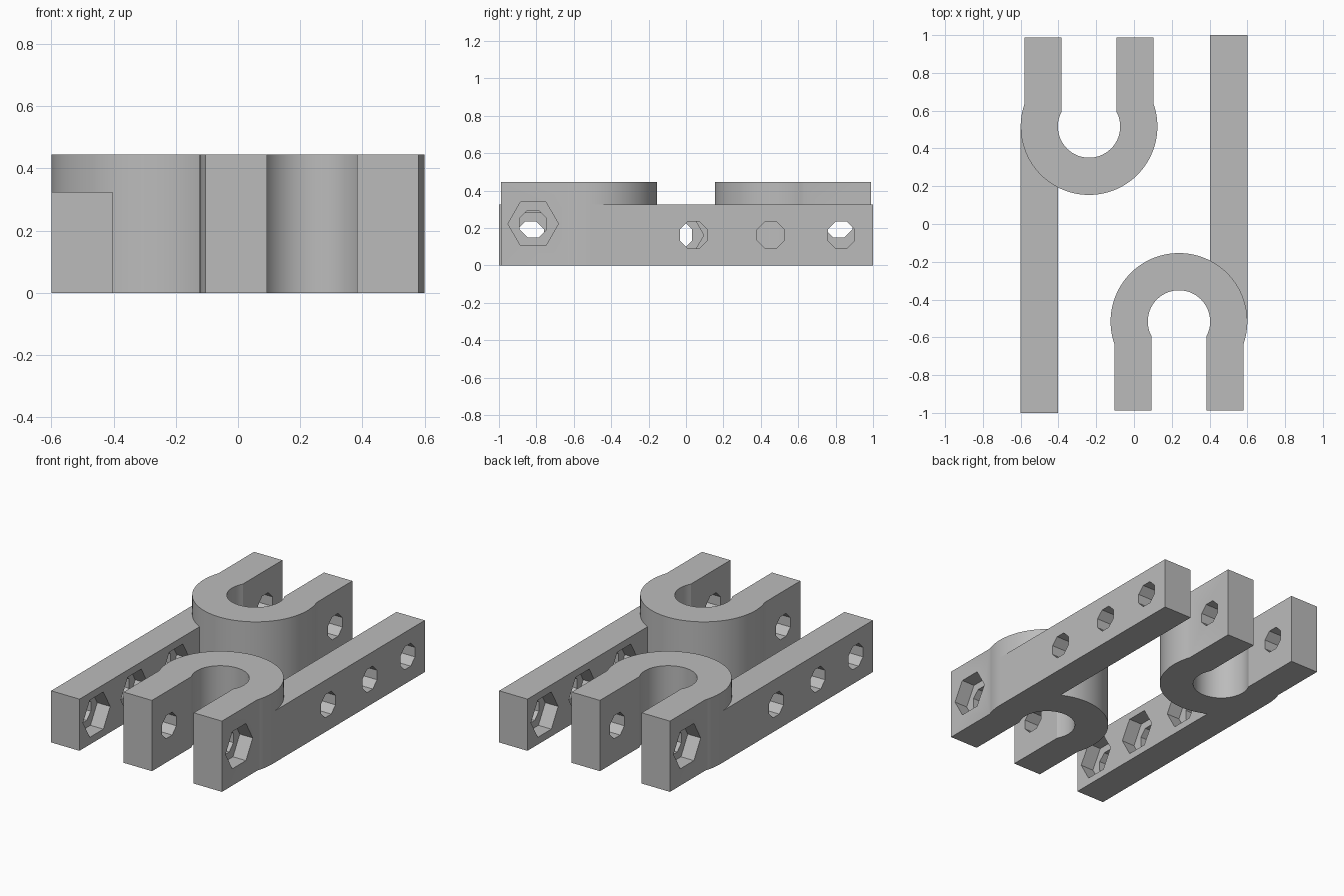
import bpy
import bmesh
from math import pi, sin, cos, sqrt, asin, acos
from mathutils import Matrix, Vector

cube = bpy.data.objects.get("Cube")
if cube:
    bpy.data.objects.remove(cube, do_unlink=True)

# Single plain grey
grey = bpy.data.materials.new("plain grey")
grey.use_nodes = True
COLOR = (0.5, 0.5, 0.5, 1)
grey.diffuse_color = COLOR
grey.node_tree.nodes["Principled BSDF"].inputs["Base Color"].default_value = COLOR

# Clamp ring and bar dimensions
CX, CY = 0.238, -0.516
R_OUT, R_IN = 0.362, 0.165
HALF_OUT, HALF_IN = 0.342, 0.145
ARM_END = -0.988
CLAMP_H, BAR_H = 0.445, 0.325
BAR_IN, BAR_OUT = 0.403, 0.6
HOLE_R, HEX_R, HEX_DEPTH = 0.078, 0.135, 0.09


def link(name, bm):
    mesh = bpy.data.meshes.new(name)
    bmesh.ops.recalc_face_normals(bm, faces=bm.faces)
    bm.to_mesh(mesh)
    bm.free()
    mesh.materials.append(grey)
    obj = bpy.data.objects.new(name, mesh)
    bpy.context.collection.objects.link(obj)
    return obj


def extrude(name, outline, height):
    bm = bmesh.new()
    face = bm.faces.new([bm.verts.new((x, y, 0)) for x, y in outline])
    top = bmesh.ops.extrude_face_region(bm, geom=[face])["geom"]
    verts = [v for v in top if isinstance(v, bmesh.types.BMVert)]
    bmesh.ops.translate(bm, verts=verts, vec=(0, 0, height))
    return link(name, bm)


def arc(radius, half, steps):
    """Points from the right arm over the back of the ring to the left arm."""
    start = -acos(half / radius)
    sweep = pi - 2 * start
    return [(CX + radius * cos(start + sweep * i / steps),
             CY + radius * sin(start + sweep * i / steps)) for i in range(steps + 1)]


def prism(name, sides, radius, x0, x1, y, z, turn):
    """Many-sided cutter lying along x."""
    bm = bmesh.new()
    place = (Matrix.Translation(((x0 + x1) / 2, y, z))
             @ Matrix.Rotation(pi / 2, 4, "Y") @ Matrix.Rotation(turn, 4, "Z"))
    bmesh.ops.create_cone(bm, cap_ends=True, segments=sides, radius1=radius,
                          radius2=radius, depth=x1 - x0, matrix=place)
    obj = link(name, bm)
    obj.hide_render = True
    return obj


def combine(target, tool, operation):
    mod = target.modifiers.new(tool.name, "BOOLEAN")
    mod.operation, mod.solver, mod.object = operation, "EXACT", tool
    depsgraph = bpy.context.evaluated_depsgraph_get()
    mesh = bpy.data.meshes.new_from_object(target.evaluated_get(depsgraph))
    target.modifiers.clear()
    target.data = mesh
    bpy.data.objects.remove(tool, do_unlink=True)


# Horseshoe clamp with two straight arms
outline = ([(CX + HALF_OUT, ARM_END)] + arc(R_OUT, HALF_OUT, 64)
           + [(CX - HALF_OUT, ARM_END), (CX - HALF_IN, ARM_END)]
           + arc(R_IN, HALF_IN, 48)[::-1] + [(CX + HALF_IN, ARM_END)])
body = extrude("front_clamp_and_bar", outline, CLAMP_H)

# Long mounting bar merged into the ring
bar = extrude("bar", [(BAR_IN, CY), (BAR_OUT, CY), (BAR_OUT, 1), (BAR_IN, 1)], BAR_H)
combine(body, bar, "UNION")

# Octagonal bolt holes with hexagonal nut pockets in the bar's inner face
for y in (0.04, 0.453, 0.83):
    z = BAR_H / 2
    combine(body, prism("bolt_hole", 8, HOLE_R, 0.3, 0.7, y, z, pi / 8), "DIFFERENCE")
    combine(body, prism("nut_pocket", 6, HEX_R, 0.3, BAR_IN + HEX_DEPTH, y, z, pi / 2 - pi / 2),
            "DIFFERENCE")

# Clamping bolt through both arms, nut pocket on the outer side
arm_face = CX + HALF_OUT
combine(body, prism("clamp_hole", 8, HOLE_R, -0.2, 0.7, -0.817, CLAMP_H / 2, pi / 8), "DIFFERENCE")
combine(body, prism("clamp_pocket", 6, HEX_R, arm_face - HEX_DEPTH, 0.7, -0.817, CLAMP_H / 2, 0),
        "DIFFERENCE")

# Second half, turned half way round
twin = body.copy()
twin.data = body.data.copy()
twin.name = "rear_clamp_and_bar"
twin.rotation_euler.z = pi
bpy.context.collection.objects.link(twin)

bpy.ops.object.select_all(action="DESELECT")
for obj in (body, twin):
    obj.select_set(True)
    bpy.context.view_layer.objects.active = obj
bpy.ops.object.shade_smooth_by_angle(angle=pi / 9)
